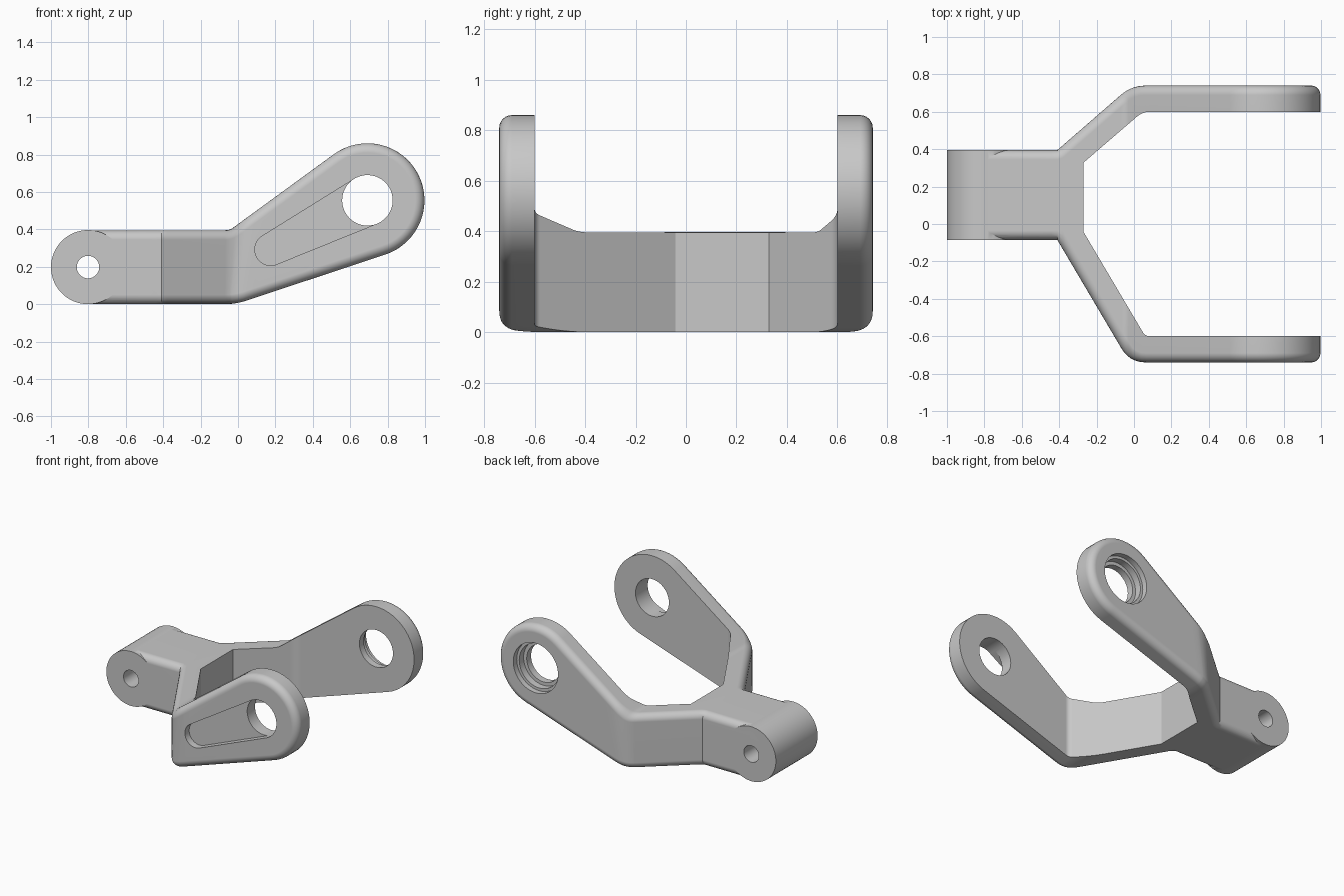
import bpy, bmesh, math
from mathutils import Vector

if "Cube" in bpy.data.objects:
    bpy.data.objects.remove(bpy.data.objects["Cube"])

SHADE = (0.58, 0.58, 0.58, 1)
grey = bpy.data.materials.new("plain grey")
grey.use_nodes = True
grey.diffuse_color = SHADE
grey.node_tree.nodes["Principled BSDF"].inputs["Base Color"].default_value = SHADE

FRONT, BACK = -0.74, 0.74          # outer faces of the two arms
TIP, TIP_R = Vector((0.692, 0.555)), 0.305
HUB, HUB_R = Vector((-0.802, 0.198)), 0.198
BORE_R = 0.135
FILLET, STEPS = 0.05, 6


def rounded(points, reach, steps=6):
    """Polyline with its inner corners rounded over the given reach."""
    pts = [Vector(p) for p in points]
    out = [pts[0]]
    for a, b, c in zip(pts, pts[1:], pts[2:]):
        p, q = b + (a - b).normalized() * reach, b + (c - b).normalized() * reach
        for i in range(steps + 1):
            t = i / steps
            out.append(p * (1 - t) ** 2 + b * 2 * t * (1 - t) + q * t * t)
    return out + [pts[-1]]


def offset(line, d):
    """Polyline moved to its left by d, with mitred corners."""
    normals = []
    for a, b in zip(line, line[1:]):
        s = (b - a).normalized()
        normals.append(Vector((-s.y, s.x)))
    out = []
    for i, p in enumerate(line):
        n = normals[max(i - 1, 0)]
        m = (n + normals[min(i, len(normals) - 1)]).normalized()
        out.append(p + m * (d / m.dot(n)))
    return out


def value(line, x):
    for a, b in zip(line, line[1:]):
        if x <= b.x:
            return a.y + (b.y - a.y) * (x - a.x) / (b.x - a.x)
    return line[-1].y


def to_object(name, bm):
    bmesh.ops.recalc_face_normals(bm, faces=bm.faces)
    if bm.calc_volume(signed=True) < 0:
        bmesh.ops.reverse_faces(bm, faces=bm.faces)
    mesh = bpy.data.meshes.new(name)
    bm.to_mesh(mesh)
    bm.free()
    mesh.materials.append(grey)
    obj = bpy.data.objects.new(name, mesh)
    bpy.context.collection.objects.link(obj)
    return obj


def prism(name, outline, direction):
    bm = bmesh.new()
    face = bm.faces.new([bm.verts.new(p) for p in outline])
    new = bmesh.ops.extrude_face_region(bm, geom=[face])["geom"]
    bmesh.ops.translate(bm, vec=direction, verts=[v for v in new if isinstance(v, bmesh.types.BMVert)])
    return to_object(name, bm)


def circle(c, r, start=0, end=2 * math.pi, n=64):
    return [(c.x + r * math.cos(start + (end - start) * i / n),
             c.y + r * math.sin(start + (end - start) * i / n)) for i in range(n + 1)]


def pin(name, c, r, y0, y1):
    return prism(name, [(x, y0, z) for x, z in circle(c, r)[:-1]], (0, y1 - y0, 0))


def combine(target, tool, operation):
    bpy.context.view_layer.objects.active = target
    mod = target.modifiers.new(operation.lower(), 'BOOLEAN')
    mod.operation, mod.object, mod.solver = operation, tool, 'EXACT'
    bpy.ops.object.modifier_apply(modifier=mod.name)
    bpy.data.objects.remove(tool)


# Side profile: straight edges running into the round tip
UP, LOW, START, FLAT = math.radians(126), math.radians(-71.6), -0.79, 0.1
arc = [Vector(p) for p in circle(TIP, TIP_R, LOW, UP, 32)]
top = rounded([(START, 0.395), (-0.045, 0.395), arc[-1]], 0.02)
bottom = rounded([(START, 0), (-0.012, 0), arc[0]], 0.06)

# Plan lines of the outer walls, crisp at the waist and rounded at the arms
wall_back = [Vector((START, 0.395))] + rounded([(-0.41, 0.395), (-0.013, BACK), (1.2, BACK)], 0.075)
wall_front = [Vector((START, -0.085))] + rounded([(-0.41, -0.085), (-0.023, FRONT), (1.2, FRONT)], 0.085)

# Columns through the bends, then one flat face over each arm
bends = top + bottom + wall_back + wall_front
xs = sorted({round(p.x, 2) for p in bends if p.x < FLAT} | {-0.44, -0.38, FLAT})
loop = ([Vector((x, value(bottom, x))) for x in xs] + arc
        + [Vector((x, value(top, x))) for x in reversed(xs)])

# Yoke body: rings of the profile, shrinking towards each filleted wall
bm = bmesh.new()


def ring(wall, side, step):
    t = math.pi / 2 * step / STEPS
    line = offset(wall, side * FILLET * (1 - math.sin(t)))
    return [bm.verts.new((p.x, value(line, p.x), p.y))
            for p in offset(loop, FILLET * (1 - math.cos(t)))]


rings = [ring(wall_front, 1, k) for k in range(STEPS, -1, -1)]
rings += [ring(wall_back, -1, k) for k in range(STEPS + 1)]
count, last = len(loop), len(xs) - 1
for a, b in zip(rings, rings[1:]):
    for i in range(count):
        j = (i + 1) % count
        bm.faces.new((a[i], a[j], b[j], b[i]))
for cap in (rings[0], rings[-1]):
    for i in range(last):
        bm.faces.new((cap[i], cap[i + 1], cap[count - 2 - i], cap[count - 1 - i]))
    bm.faces.new(cap[last:count - last])
yoke = to_object("yoke", bm)

# Open space between the arms
inner_back = rounded([(-0.27, 0.328), (0.046, 0.6), (1.2, 0.6)], 0.04)
inner_front = rounded([(-0.27, -0.042), (0.06, -0.6), (1.2, -0.6)], 0.025)
gap = prism("gap", [(p.x, p.y, -0.5) for p in inner_back + inner_front[::-1]], (0, 0, 2))
combine(yoke, gap, 'DIFFERENCE')

# Pivot hub and its pin hole
combine(yoke, pin("hub", HUB, HUB_R, -0.085, 0.395), 'UNION')
combine(yoke, pin("hub_hole", HUB, 0.06, -0.5, 0.8), 'DIFFERENCE')

# Arm bores, with a stepped seat on the outside of the back arm
combine(yoke, pin("bore", TIP, BORE_R, -1, 1), 'DIFFERENCE')
combine(yoke, pin("seat", TIP, 0.18, 0.7, 1), 'DIFFERENCE')
combine(yoke, pin("inner_seat", TIP, 0.16, 0.65, 1), 'DIFFERENCE')

# Tapered pocket on the outside of the front arm
SMALL, SMALL_R = Vector((0.175, 0.292)), 0.085
d = TIP - SMALL
aim = math.atan2(d.y, d.x)
lean = math.acos((SMALL_R - BORE_R) / d.length)
outline = (circle(SMALL, SMALL_R, aim + lean, aim + 2 * math.pi - lean, 24)
           + circle(TIP, BORE_R - 0.0005, aim - lean, aim + lean, 24))
combine(yoke, prism("pocket", [(x, -1, z) for x, z in outline], (0, 0.31, 0)), 'DIFFERENCE')

# Smooth rounds, crisp edges, flat large faces
bpy.ops.object.select_all(action='DESELECT')
yoke.select_set(True)
bpy.context.view_layer.objects.active = yoke
bpy.ops.object.shade_smooth_by_angle(angle=math.radians(25))
yoke.modifiers.new("even_shading", 'WEIGHTED_NORMAL').keep_sharp = True
